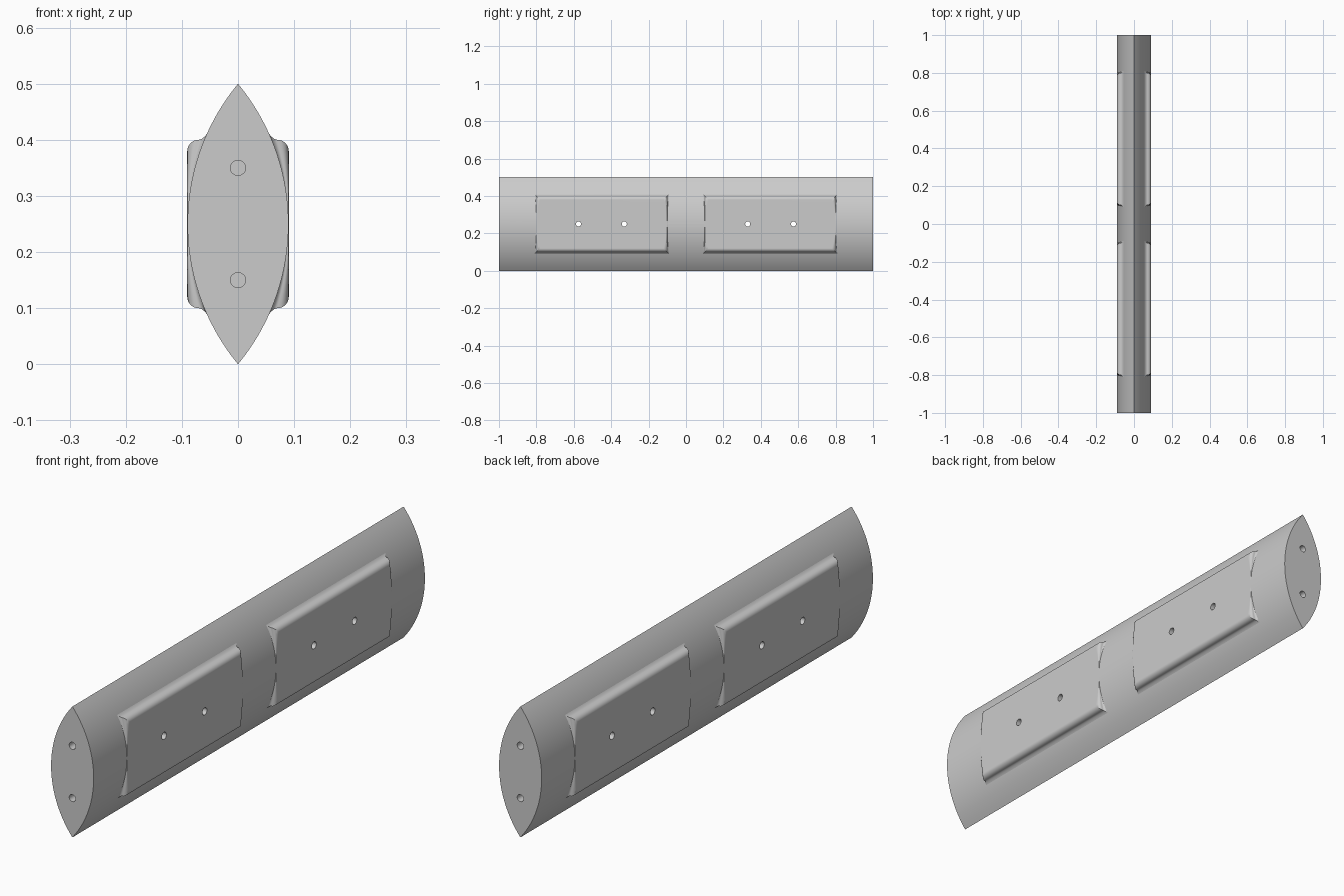
import bpy, bmesh, math
from mathutils import Matrix

cube = bpy.data.objects.get("Cube")
if cube:
    bpy.data.objects.remove(cube, do_unlink=True)

HALF_W, MID_Z = 0.09, 0.25
ARC_R = (MID_Z ** 2 + HALF_W ** 2) / (2 * HALF_W)

grey = bpy.data.materials.new("plain grey")
grey.use_nodes = True
grey.diffuse_color = (0.6, 0.6, 0.6, 1)
grey.node_tree.nodes["Principled BSDF"].inputs["Base Color"].default_value = (0.6, 0.6, 0.6, 1)


def lens(dz):
    """Half width of the lens section at height dz from its middle."""
    return math.sqrt(ARC_R ** 2 - dz ** 2) - (ARC_R - HALF_W)


def make_object(name, bm):
    bmesh.ops.recalc_face_normals(bm, faces=bm.faces[:])
    mesh = bpy.data.meshes.new(name)
    bm.to_mesh(mesh)
    bm.free()
    mesh.materials.append(grey)
    obj = bpy.data.objects.new(name, mesh)
    bpy.context.collection.objects.link(obj)
    return obj


def bridge(bm, rings):
    for a, b in zip(rings, rings[1:]):
        n = len(a)
        for i in range(n):
            bm.faces.new((a[i], a[(i + 1) % n], b[(i + 1) % n], b[i]))
    bm.faces.new(rings[0])
    bm.faces.new(rings[-1])


def make_body():
    steps = 32
    zs = [-MID_Z + 2 * MID_Z * i / steps for i in range(steps + 1)]
    section = [(lens(z), z) for z in zs] + [(-lens(z), z) for z in zs[-2:0:-1]]
    bm = bmesh.new()
    rings = [[bm.verts.new((x, y, z + MID_Z)) for x, z in section] for y in (-1, 1)]
    bridge(bm, rings)
    return make_object("body", bm)


def make_pad(name, side, centre_y):
    """Raised pad: rounded rim, then a hollow fillet running into the body."""
    top, half_l, half_h, rim, steps, arc = 0.0905, 0.35, 0.15, 0.02, 20, 6
    angles = [math.pi / 2 * i / arc for i in range(arc + 1)]
    # Each level: inset factor, rim drop factor, fillet depth factor
    levels = [(1 - math.sin(a), 1 - math.cos(a), 0) for a in angles]
    levels += [(-0.75 * (1 - math.cos(b)), 1, math.sin(b)) for b in angles[1:]]
    bm = bmesh.new()
    rings = []
    for inset, drop, depth in levels + [None and 0 or (0, 1, 2)]:
        ring = []
        for end in (-1, 1):
            for i in range(steps + 1):
                s = end * (2 * i / steps - 1)
                g = min(rim, 0.67 * (top - lens(s * half_h)))
                y = end * (half_l - inset * g)
                z = s * (half_h - inset * rim)
                x = top - drop * g
                x = 0.03 if depth > 1 else x - depth * (x - lens(z) + 0.001)
                ring.append(bm.verts.new((side * x, y + centre_y, z + MID_Z)))
        rings.append(ring)
    bridge(bm, rings)
    return make_object(name, bm)


def make_cutter(holes):
    bm = bmesh.new()
    for axis, length, location in holes:
        turn = Matrix.Rotation(math.pi / 2, 4, axis)
        bmesh.ops.create_cone(bm, cap_ends=True, segments=32, radius1=0.0135,
                              radius2=0.0135, depth=length,
                              matrix=Matrix.Translation(location) @ turn)
    cutter = make_object("hole_cutter", bm)
    cutter.hide_render = True
    return cutter


body = make_body()
parts = [body]
for side, side_name in ((1, "left"), (-1, "right")):
    for y, end_name in ((-0.45, "front"), (0.45, "back")):
        parts.append(make_pad(f"{end_name}_{side_name}_pad", side, y))

# Cross holes through the pads, and blind holes in both ends
cross_holes = [("Y", 0.4, (0, y, MID_Z)) for y in (-0.575, -0.33, 0.33, 0.575)]
end_holes = [("X", 0.2, (0, y, z)) for y in (-1, 1) for z in (0.15, 0.35)]
cutter = make_cutter(cross_holes + end_holes)

for part in parts:
    bpy.ops.object.select_all(action="DESELECT")
    bpy.context.view_layer.objects.active = part
    part.select_set(True)
    cut = part.modifiers.new("holes", "BOOLEAN")
    cut.operation = "DIFFERENCE"
    cut.solver = "EXACT"
    cut.object = cutter
    bpy.ops.object.modifier_apply(modifier=cut.name)
    bpy.ops.object.shade_smooth_by_angle(angle=math.radians(35))
    weighted = part.modifiers.new("even_shading", "WEIGHTED_NORMAL")
    weighted.keep_sharp = True

bpy.data.objects.remove(cutter, do_unlink=True)
